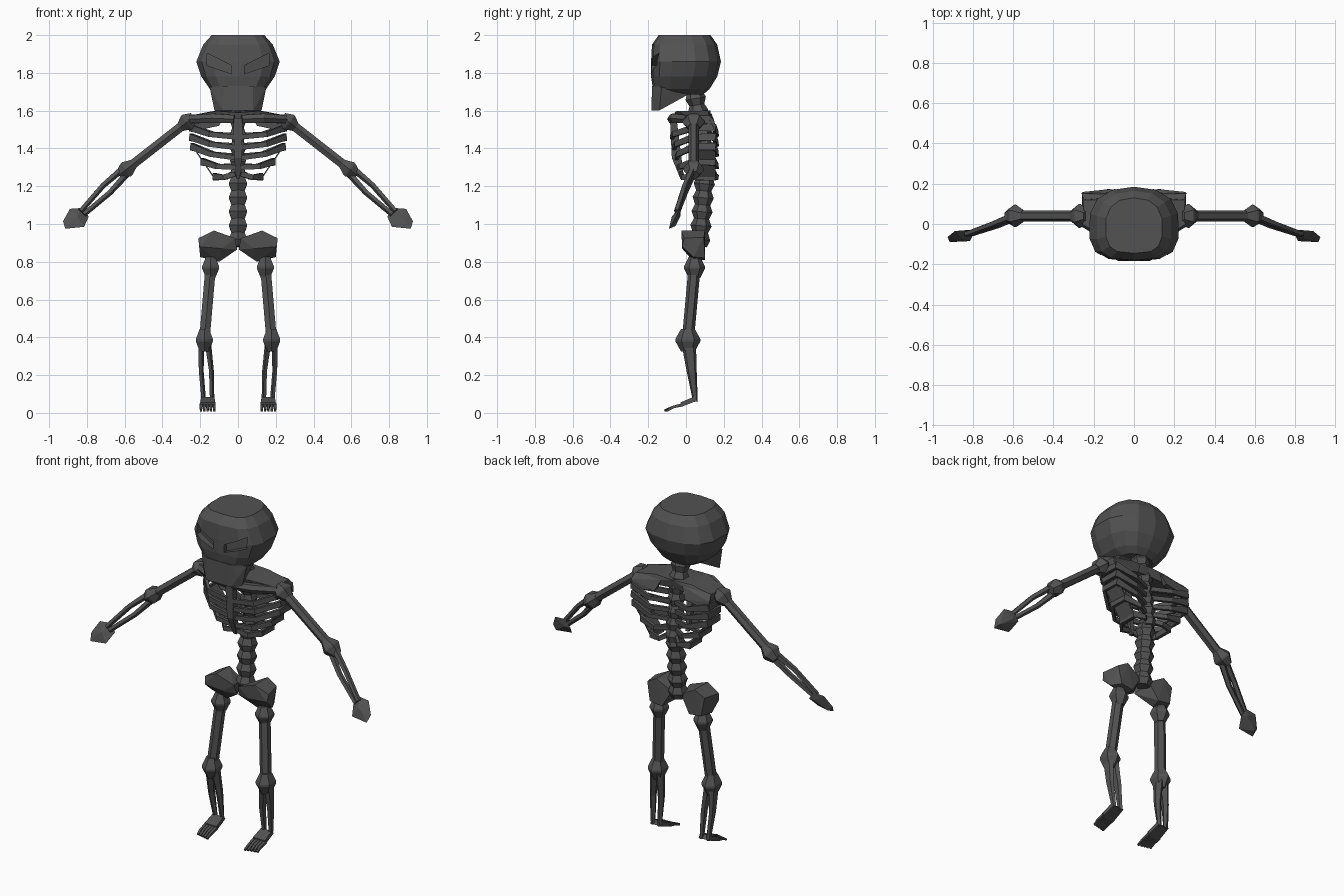
import bpy, bmesh, math
from mathutils import Vector

if "Cube" in bpy.data.objects:
    bpy.data.objects.remove(bpy.data.objects["Cube"])

bone = bpy.data.materials.new("dark_grey_bone")
bone.diffuse_color = (0.085, 0.085, 0.085, 1)
bone.use_nodes = True
bone.node_tree.nodes["Principled BSDF"].inputs["Base Color"].default_value = bone.diffuse_color


def finish(name, bm, mirror):
    bmesh.ops.recalc_face_normals(bm, faces=bm.faces)
    me = bpy.data.meshes.new(name)
    bm.to_mesh(me)
    bm.free()
    me.materials.append(bone)
    ob = bpy.data.objects.new(name, me)
    bpy.context.collection.objects.link(ob)
    if mirror:
        ob.modifiers.new("mirror", 'MIRROR').use_mirror_merge = False
    return ob


def loft(name, rings, mirror=False):
    """Skin a list of equal-length point rings and cap both ends."""
    bm = bmesh.new()
    vs = [[bm.verts.new(p) for p in r] for r in rings]
    n = len(vs[0])
    for a, b in zip(vs, vs[1:]):
        for i in range(n):
            j = (i + 1) % n
            bm.faces.new((a[i], a[j], b[j], b[i]))
    bm.faces.new(vs[0])
    bm.faces.new(vs[-1])
    return finish(name, bm, mirror)


def tube(name, path, sizes, sides=6, up=(0, 1, 0), mirror=True):
    """Loft along a path; each size is a radius or (across, along up) pair."""
    pts = [Vector(p) for p in path]
    rings = []
    for i, p in enumerate(pts):
        d = (pts[min(i + 1, len(pts) - 1)] - pts[max(i - 1, 0)]).normalized()
        u = d.cross(Vector(up)).normalized()
        w = u.cross(d)
        s = sizes[i] if isinstance(sizes, list) else sizes
        a, b = s if isinstance(s, tuple) else (s, s)
        angles = [math.tau * (k + 0.5) / sides for k in range(sides)]
        rings.append([p + u * a * math.cos(t) + w * b * math.sin(t) for t in angles])
    return loft(name, rings, mirror)


def hull(name, points, mirror=True):
    bm = bmesh.new()
    for p in points:
        bm.verts.new(p)
    res = bmesh.ops.convex_hull(bm, input=bm.verts)
    loose = {v for v in res["geom_interior"] if isinstance(v, bmesh.types.BMVert)}
    bmesh.ops.delete(bm, geom=list(loose), context='VERTS')
    bmesh.ops.dissolve_limit(bm, angle_limit=0.05, verts=bm.verts, edges=bm.edges)
    return finish(name, bm, mirror)


def joint(name, centre, direction, length, r, ry=None):
    """Faceted knob, widest in the middle."""
    c, d = Vector(centre), Vector(direction).normalized() * length / 2
    ry = ry or r
    return tube(name, [c - d, c - d * .1, c + d * .1, c + d],
                [(r * .55, ry * .55), (r, ry), (r, ry), (r * .55, ry * .55)])


# Skull: rings of height, half width, front y, back y
def skull_ring(z, rx, yf, yb):
    ring = []
    for k in range(14):
        t = math.tau * (k + 0.5) / 14
        c, s = math.cos(t), math.sin(t)
        e = 0.62 if s < 0 else 0.85
        ring.append((rx * math.copysign(abs(c) ** e, c) * 1.01,
                     (yf + yb) / 2 + (yb - yf) / 2 * math.copysign(abs(s) ** e, s), z))
    return ring


skull = loft("skull", [skull_ring(*r) for r in (
    (1.685, .10, -.09, .09), (1.715, .15, -.175, .125), (1.78, .195, -.185, .165),
    (1.86, .222, -.185, .185), (1.95, .185, -.18, .165), (2.0, .14, -.145, .13))])

# Eye sockets: slanted recesses
eyes = hull("eye_cutter", [(x, y, z) for x, zs, yb in ((.035, (1.795, 1.84), -.16),
                                                     (.165, (1.84, 1.905), -.12))
                          for z in zs for y in (-.3, yb)])
cut = skull.modifiers.new("eye_sockets", 'BOOLEAN')
cut.object = eyes
cut.solver = 'EXACT'
eyes.hide_render = True
eyes.hide_viewport = True
eyes.display_type = 'WIRE'

# Jaw
hull("jaw", [(s * x, y, z) for s in (-1, 1) for x, y, z in (
    (.15, -.13, 1.725), (.08, -.18, 1.73), (.115, -.16, 1.66), (.125, -.14, 1.602), (.08, -.183, 1.60),
    (.07, -.15, 1.605), (.11, -.06, 1.67), (.10, .02, 1.69))], False)

# Spine: neck, chest and lumbar vertebrae
def vertebrae(name, a, b, count, r):
    a, b = Vector(a), Vector(b)
    n = count * 2
    tube(name, [a.lerp(b, i / n) for i in range(n + 1)],
         [r * (.72 if i % 2 == 0 else 1) for i in range(n + 1)], 6, mirror=False)


vertebrae("neck", (0, .045, 1.70), (0, .07, 1.56), 2, .055)
vertebrae("chest_spine", (0, .08, 1.58), (0, .12, 1.23), 5, .048)
vertebrae("lumbar_spine", (0, .10, 1.25), (0, .07, .88), 5, .056)

# Breastbone
hull("breastbone", [(s * x, y, z) for s in (-1, 1) for x, y, z in (
    (.025, -.085, 1.56), (.025, -.05, 1.56), (.02, -.075, 1.35),
    (.02, -.045, 1.35), (.01, -.03, 1.24), (.01, -.01, 1.24))], False)

# Ribs: outer half width, outer height, centre height
for i, (xo, zo, zi) in enumerate(((.25, 1.51, 1.46), (.25, 1.46, 1.405), (.245, 1.41, 1.35),
                                  (.19, 1.33, 1.30), (.125, 1.25, 1.265))):
    f = -.075 + .012 * i
    mid = (zo + zi) / 2 - .01
    tube(f"rib_{i + 1}",
         [(.015, .12, zi + .01), (xo * .5, .165, mid), (xo, .15, zo), (xo, .04, zo),
          (xo * .6, f + .01, mid), (.015, f, zi)],
         [(.012, .018), (.012, .018), (.013, .028), (.013, .024), (.012, .02), (.012, .018)],
         4, up=(0, 0, 1))

# Flank plates closing the rib sides
hull("flank_plate", [(x - dx, y, z) for dx in (0, .008) for x, z in ((.25, 1.42), (.12, 1.23))
                    for y in (.045, .155)])

# Shoulder girdle, collar bones and shoulder blades
hull("shoulder_girdle", [(0, -.06, 1.59), (0, -.05, 1.55), (0, .13, 1.60), (0, .12, 1.55),
                         (.11, -.05, 1.598), (.12, .12, 1.60), (.25, .0, 1.575), (.24, .0, 1.535),
                         (.25, .12, 1.575), (.25, .13, 1.53)])
tube("collar_bone", [(.02, -.075, 1.555), (.13, -.06, 1.56), (.25, .01, 1.555)],
     [.025, .028, .025])
hull("shoulder_blade", [(.07, .135, 1.585), (.25, .12, 1.58), (.26, .15, 1.545), (.26, .155, 1.49),
                        (.10, .155, 1.52), (.24, .125, 1.49), (.1, .125, 1.52)])

# Arms
shoulder, elbow, wrist = Vector((.27, .04, 1.54)), Vector((.59, .04, 1.29)), Vector((.825, -.05, 1.06))
joint("shoulder_joint", shoulder, elbow - shoulder, .09, .052, .06)
tube("upper_arm", [shoulder, elbow], .028)
joint("elbow_joint", elbow, elbow - shoulder, .10, .05, .056)
for name, o in (("radius", 1), ("ulna", -1)):
    off = Vector((.7, 0, .7)) * .024 * o
    tube(name, [elbow + off * .7, elbow.lerp(wrist, .45) + off * 1.1 + Vector((0, -.005, 0)),
                wrist + off * .5], [.02, .016, .015], 5)

# Hands: faceted slabs
hull("hand", [(x, y + d, z) for x, y, z, d in (
    (.926, -.065, 1.015, 0), (.89, -.035, 1.08, 0), (.825, -.03, 1.085, 0), (.79, -.035, 1.04, 0),
    (.815, -.085, .985, 0), (.915, -.09, .975, 0), (.85, -.075, 1.04, 0), (.88, -.08, 1.02, 0),
    (.83, -.03, 1.04, 0), (.90, -.055, .99, 0))])

# Pelvis halves
hull("pelvis", [(.21, -.01, .925), (.127, -.025, .965), (.127, .10, .965), (.015, -.02, .925),
                (.004, 0, .865), (.085, -.02, .87), (.10, .04, .80), (.20, .04, .825),
                (.205, -.02, .88), (.19, .095, .93), (.17, .10, .82), (.03, .09, .91), (.09, .10, .81)])

# Legs
hip, knee, ankle = Vector((.145, .045, .77)), Vector((.178, .01, .385)), Vector((.16, .05, .06))
joint("hip_joint", hip, (0, 0, 1), .11, .052, .056)
tube("thigh", [hip, knee], .032)
joint("knee_joint", knee, (0, 0, 1), .12, .052, .066)
for name, o in (("tibia", -1), ("fibula", 1)):
    tube(name, [knee + Vector((o * .018, .005, -.02)), knee.lerp(ankle, .5) + Vector((o * .027, .0, 0)),
                ankle + Vector((o * .022, 0, 0))],
         [(.018, .04), (.014, .028), (.013, .013)], 5)

# Feet with five toes
hull("foot", [(.125, .06, .065), (.195, .06, .065), (.125, .04, .085), (.195, .04, .085),
              (.12, -.03, .055), (.20, -.03, .055), (.12, -.03, .03), (.20, -.03, .03)])
for i in range(5):
    x = .126 + i * .0175
    tube(f"toe_{i + 1}", [(x, -.02, .043), (x, -.07, .03), (x, -.115 + .004 * i, .012)],
         [.011, .010, .008], 4, up=(0, 0, 1))
